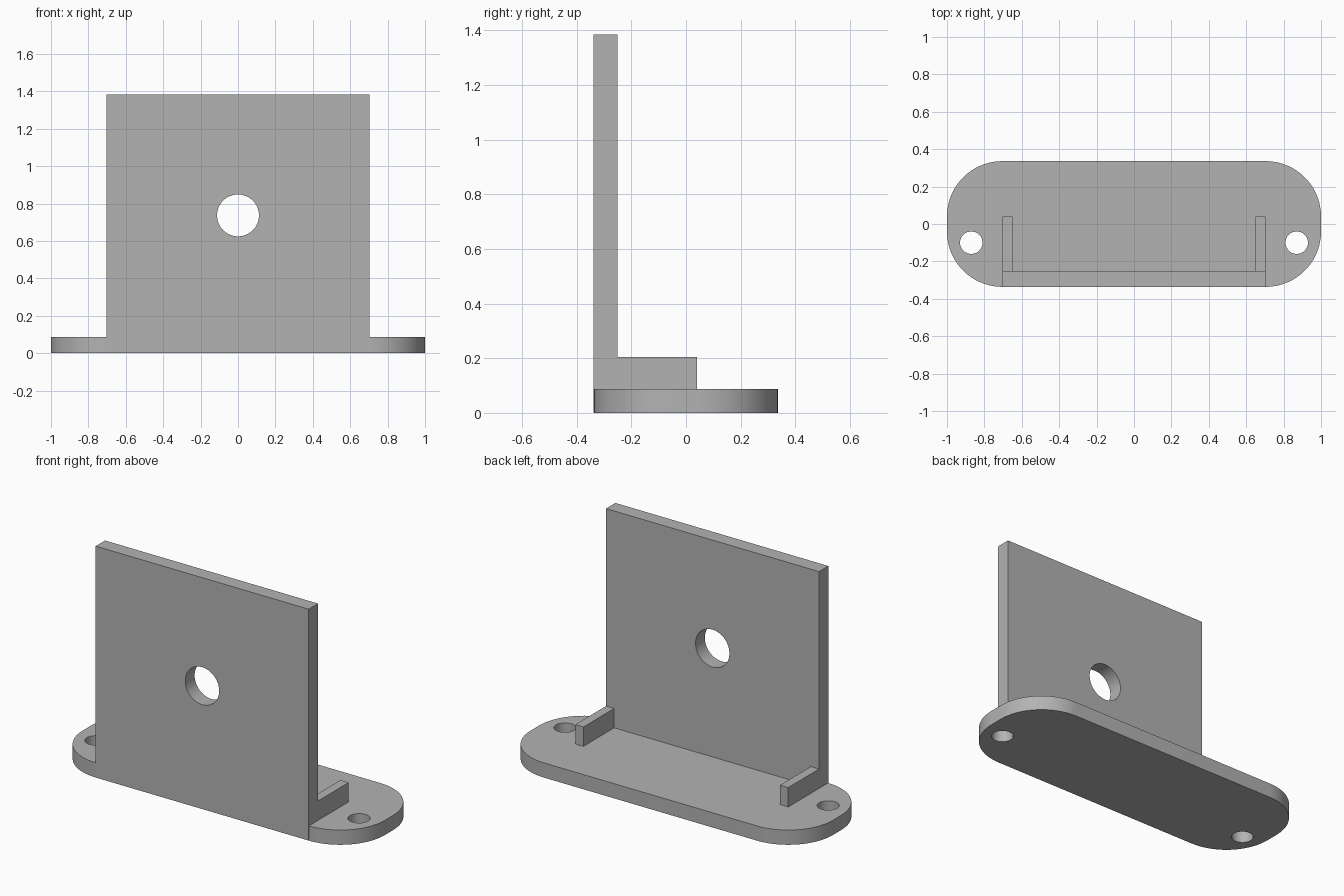
import bpy, bmesh, math
from math import cos, sin, pi
from mathutils import Matrix

cube = bpy.data.objects.get("Cube")
if cube:
    bpy.data.objects.remove(cube, do_unlink=True)

GREY = (0.45, 0.45, 0.45, 1)
mat = bpy.data.materials.new("plain grey")
mat.use_nodes = True
mat.diffuse_color = GREY
mat.node_tree.nodes["Principled BSDF"].inputs["Base Color"].default_value = GREY


def finish(name, bm):
    bmesh.ops.recalc_face_normals(bm, faces=bm.faces)
    mesh = bpy.data.meshes.new(name)
    bm.to_mesh(mesh)
    bm.free()
    mesh.materials.append(mat)
    obj = bpy.data.objects.new(name, mesh)
    bpy.context.collection.objects.link(obj)
    return obj


def prism(name, outline, z0, z1):
    bm = bmesh.new()
    face = bm.faces.new([bm.verts.new((x, y, z0)) for x, y in outline])
    top = bmesh.ops.extrude_face_region(bm, geom=[face])["geom"]
    verts = [v for v in top if isinstance(v, bmesh.types.BMVert)]
    bmesh.ops.translate(bm, verts=verts, vec=(0, 0, z1 - z0))
    return finish(name, bm)


def box(name, x0, x1, y0, y1, z0, z1):
    return prism(name, [(x0, y0), (x1, y0), (x1, y1), (x0, y1)], z0, z1)


def drill(target, centre, radius, turn=Matrix()):
    bm = bmesh.new()
    bmesh.ops.create_cone(bm, cap_ends=True, segments=64, radius1=radius,
                          radius2=radius, depth=0.4,
                          matrix=Matrix.Translation(centre) @ turn)
    cutter = finish("hole_cutter", bm)
    cutter.hide_render = True
    mod = target.modifiers.new("hole", "BOOLEAN")
    mod.operation = "DIFFERENCE"
    mod.solver = "EXACT"
    mod.object = cutter
    bpy.context.view_layer.objects.active = target
    bpy.ops.object.modifier_apply(modifier=mod.name)
    bpy.data.objects.remove(cutter, do_unlink=True)


def smooth(obj):
    bpy.ops.object.select_all(action="DESELECT")
    obj.select_set(True)
    bpy.context.view_layer.objects.active = obj
    bpy.ops.object.shade_smooth_by_angle(angle=math.radians(30))


# Base plate with rounded corners
HALF_W, R, STEPS = 0.336, 0.296, 24
outline = []
for quarter, (sx, sy) in enumerate([(1, 1), (-1, 1), (-1, -1), (1, -1)]):
    for i in range(STEPS + 1):
        a = (quarter + i / STEPS) * pi / 2
        outline.append((sx * (1 - R) + R * cos(a), sy * (HALF_W - R) + R * sin(a)))
base = prism("base_plate", outline, 0, 0.088)

# Screw holes through the base
for side in (-1, 1):
    drill(base, (side * 0.87, -0.1, 0.05), 0.06)
smooth(base)

# Upright plate with its round hole
wall = box("upright_plate", -0.704, 0.704, -0.338, -0.25, 0.001, 1.384)
drill(wall, (0, -0.29, 0.737), 0.112, Matrix.Rotation(pi / 2, 4, "X"))
smooth(wall)

# Low ribs behind the upright plate
for name, side in (("left_rib", 1), ("right_rib", -1)):
    xs = sorted((side * 0.65, side * 0.704))
    box(name, *xs, -0.25, 0.04, 0.088, 0.204)
